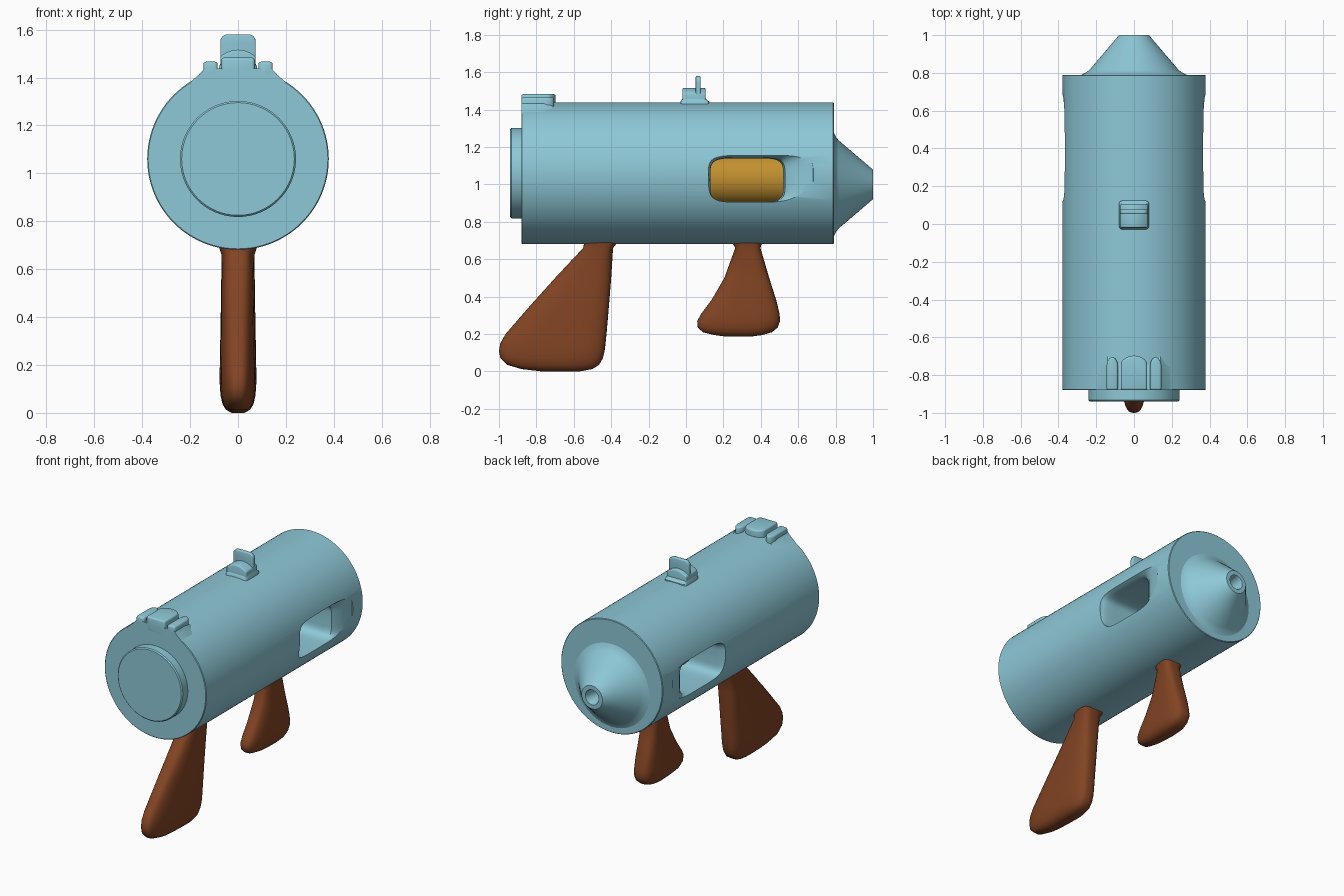
import bpy, bmesh, math
from math import sin, cos, pi, radians

if "Cube" in bpy.data.objects:
    bpy.data.objects.remove(bpy.data.objects["Cube"])


def material(name, rgb):
    m = bpy.data.materials.new(name)
    m.diffuse_color = (*rgb, 1)
    m.use_nodes = True
    m.node_tree.nodes["Principled BSDF"].inputs["Base Color"].default_value = m.diffuse_color
    return m


BLUE = material("pale_blue", (0.27, 0.58, 0.68))
BROWN = material("wood_brown", (0.225, 0.058, 0.017))
GOLD = material("gold", (0.54, 0.28, 0.028))


def finish(ob, angle=35):
    bpy.ops.object.select_all(action='DESELECT')
    ob.select_set(True)
    bpy.context.view_layer.objects.active = ob
    for m in list(ob.modifiers):
        bpy.ops.object.modifier_apply(modifier=m.name)
    bpy.ops.object.shade_smooth_by_angle(angle=radians(angle))


def loft(name, rings, mat, bevel=0, angle=35, done=True):
    """Skin a list of equal-length point rings and cap both ends."""
    bm = bmesh.new()
    vs = [[bm.verts.new(p) for p in r] for r in rings]
    n = len(vs[0])
    for a, b in zip(vs, vs[1:]):
        for i in range(n):
            j = (i + 1) % n
            bm.faces.new((a[i], a[j], b[j], b[i]))
    bm.faces.new(vs[0])
    bm.faces.new(vs[-1])
    bmesh.ops.recalc_face_normals(bm, faces=bm.faces)
    me = bpy.data.meshes.new(name)
    bm.to_mesh(me)
    bm.free()
    me.materials.append(mat)
    ob = bpy.data.objects.new(name, me)
    bpy.context.collection.objects.link(ob)
    if bevel:
        m = ob.modifiers.new("bevel", 'BEVEL')
        m.width, m.segments, m.limit_method = bevel, 3, 'ANGLE'
        m.angle_limit = radians(40)
    if done:
        finish(ob, angle)
    return ob


def lathe(name, profile, zc, mat, n=96, **kw):
    """profile: (radius, y) around a horizontal axis at height zc."""
    return loft(name, [[(r * cos(2 * pi * i / n), y, zc + r * sin(2 * pi * i / n))
                        for i in range(n)] for r, y in profile], mat, **kw)


def superellipse(u0, u1, v0, v1, p, n=48):
    pts = []
    for i in range(n):
        c, s = cos(2 * pi * i / n), sin(2 * pi * i / n)
        pts.append(((u0 + u1) / 2 + (u1 - u0) / 2 * math.copysign(abs(c) ** (2 / p), c),
                    (v0 + v1) / 2 + (v1 - v0) / 2 * math.copysign(abs(s) ** (2 / p), s)))
    return pts


# Main barrel with a window cut right through, scooped towards the nose
body = lathe("barrel", [(0.375, -0.88), (0.379, -0.876), (0.379, 0.786), (0.375, 0.79)],
             1.06, BLUE, done=False)
half = [(0.27, 0.13, 0.52, 0.905, 1.14), (0.325, 0.13, 0.53, 0.905, 1.143),
        (0.345, 0.128, 0.56, 0.905, 1.147), (0.36, 0.125, 0.61, 0.905, 1.153),
        (0.375, 0.12, 0.68, 0.905, 1.16), (0.42, 0.12, 0.70, 0.905, 1.17)]
stations = [(-x, *r) for x, *r in reversed(half)] + half
cutter = loft("window_cutter",
              [[(x, y, z) for y, z in superellipse(y0, y1, z0, z1, 5, 64)]
               for x, y0, y1, z0, z1 in stations], BLUE, done=False)
cutter.hide_render = True
cut = body.modifiers.new("window", 'BOOLEAN')
cut.object, cut.operation, cut.solver = cutter, 'DIFFERENCE', 'EXACT'
finish(body)
bpy.data.objects.remove(cutter)

# Canister seen through the window
lathe("inner_canister", [(0.14, 0.09), (0.14, 0.56)], 1.03, GOLD, 64)

# Rear cap and nose cone with a bored tip
lathe("rear_cap", [(0.235, -0.94), (0.242, -0.933), (0.242, -0.87)], 1.06, BLUE)
lathe("nose_cone", [(0.29, 0.785), (0.272, 0.793), (0.252, 0.803), (0.235, 0.817), (0.085, 0.993),
                    (0.078, 1.0), (0.05, 1.0), (0.045, 0.99), (0.04, 0.9)], 1.0, BLUE, 64)


# Handles: stacked rounded sections (z, back y, front y, half width)
def handle(name, sections, taper):
    rings = []
    for z, y0, y1, hx in sections:
        ring = []
        for x, y in superellipse(-hx, hx, y0, y1, 3):
            t = (y1 - y) / (y1 - y0)
            ring.append((x * (1 - taper * t), y, z))
        rings.append(ring)
    loft(name, rings, BROWN, angle=60)


handle("rear_handle", [
    (0.72, -0.55, -0.35, 0.09), (0.685, -0.545, -0.37, 0.085), (0.66, -0.55, -0.39, 0.076),
    (0.5, -0.70, -0.40, 0.078), (0.35, -0.835, -0.412, 0.081), (0.2, -0.965, -0.425, 0.084),
    (0.15, -0.993, -0.43, 0.085), (0.11, -1.0, -0.435, 0.084), (0.07, -0.992, -0.445, 0.08),
    (0.035, -0.955, -0.465, 0.071), (0.013, -0.88, -0.50, 0.055), (0.0, -0.77, -0.57, 0.03)], 0.25)
handle("front_handle", [
    (0.72, 0.23, 0.42, 0.08), (0.685, 0.25, 0.405, 0.075), (0.66, 0.263, 0.398, 0.068),
    (0.5, 0.205, 0.445, 0.072), (0.38, 0.135, 0.483, 0.078), (0.31, 0.082, 0.50, 0.08),
    (0.27, 0.06, 0.503, 0.08), (0.235, 0.063, 0.49, 0.074), (0.21, 0.09, 0.46, 0.064),
    (0.195, 0.15, 0.41, 0.048), (0.187, 0.21, 0.35, 0.025)], 0.25)


# Rear sight: three round-ended ridges on a low saddle
def ridge(name, x, w, y_end, top):
    outline = [(x - w, -0.88), (x + w, -0.88)]
    for i in range(17):
        a = pi * i / 16
        outline.append((x + w * cos(a), y_end - 0.05 + 0.05 * sin(a)))
    loft(name, [[(px, py, z) for px, py in outline] for z in (1.38, top)], BLUE, bevel=0.012)


ridge("rear_sight_middle", 0, 0.07, -0.697, 1.483)
for side, s in (("left", -1), ("right", 1)):
    ridge("rear_sight_" + side, s * 0.115, 0.03, -0.705, 1.466)
saddle = [(-0.2, 1.38), (-0.165, 1.41), (-0.14, 1.438), (0.14, 1.438), (0.165, 1.41), (0.2, 1.38)]
loft("rear_sight_saddle", [[(x, y, z - d) for x, z in saddle]
                           for y, d in ((-0.88, 0), (-0.76, 0), (-0.69, 0.03))], BLUE)

# Front sight: arched block on a flared foot, with a thin upright blade
def arch(hw, low, edge, top):
    n = 12
    return [(-hw, low), (hw, low)] + [
        (hw * (1 - 2 * i / n), edge + (top - edge) * (1 - (1 - 2 * i / n) ** 2)) for i in range(n + 1)]


loft("front_sight_block", [[(x, y, z) for x, z in arch(0.074, 1.4, 1.488, 1.516)]
                           for y in (-0.02, 0.105)], BLUE, bevel=0.008)
loft("front_sight_foot", [[(x, y, z) for x, y in superellipse(-hx, hx, y0, y1, 8, 32)]
                          for z, hx, y0, y1 in ((1.40, 0.082, -0.03, 0.125), (1.442, 0.08, -0.03, 0.125),
                                                (1.46, 0.073, -0.018, 0.105))], BLUE)
blade = [(-0.074, 1.42), (0.074, 1.42), (0.074, 1.54)]
for k in (1, -1):
    for i in range(7):
        a = (pi / 2) * i / 6 + (0 if k == 1 else pi / 2)
        blade.append((k * 0.044 + 0.03 * cos(a), 1.55 + 0.03 * sin(a)))
blade.append((-0.074, 1.54))
loft("front_sight_blade", [[(x, y, z) for x, z in blade] for y in (0.052, 0.078)], BLUE, bevel=0.006)
